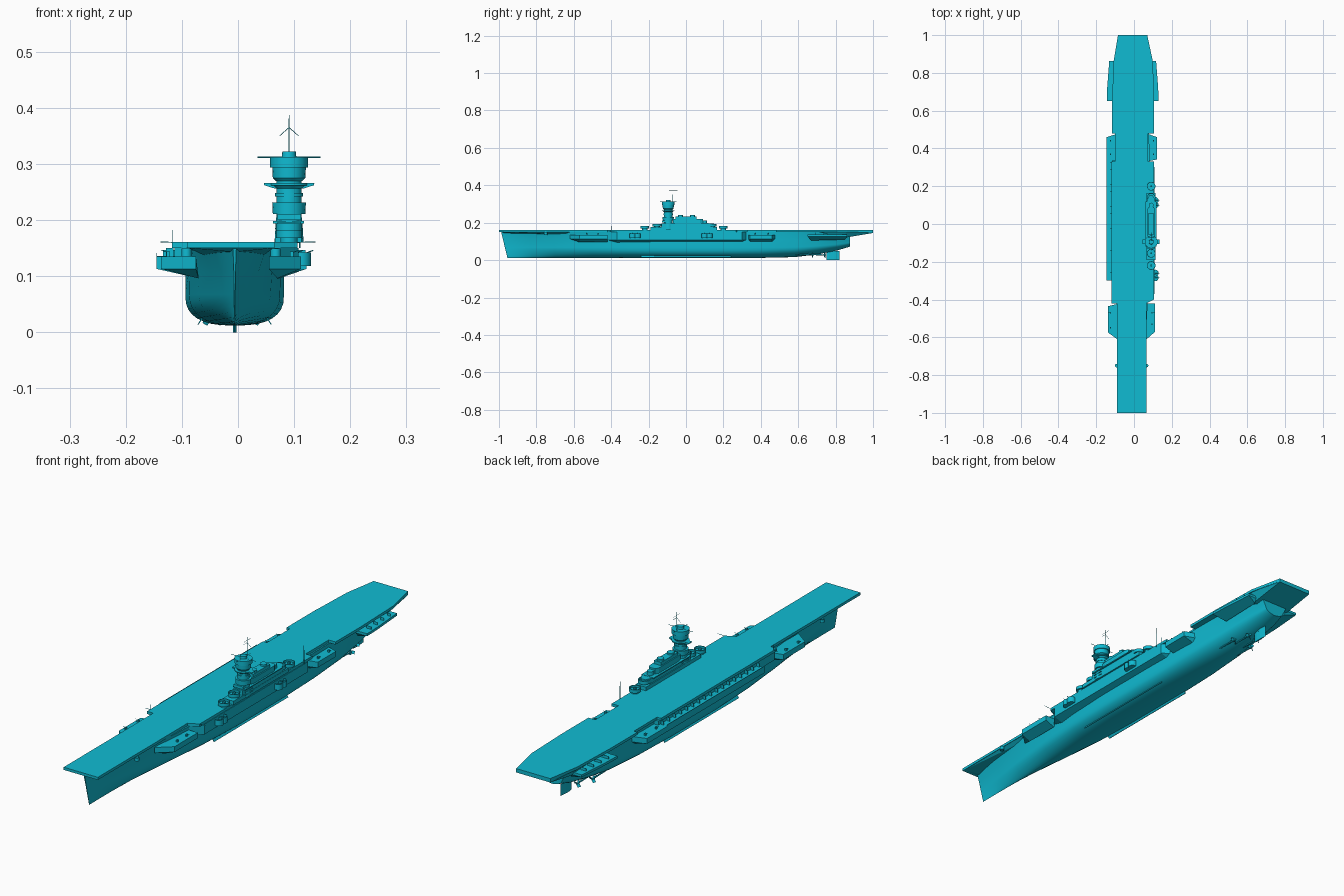
import bpy, bmesh, math
from mathutils import Vector

if "Cube" in bpy.data.objects:
    bpy.data.objects.remove(bpy.data.objects["Cube"])

CX = -0.006   # hull centre line
IX = 0.091    # island centre line
paint = bpy.data.materials.new("cyan_paint")
paint.diffuse_color = (0.005, 0.50, 0.65, 1)
paint.use_nodes = True
paint.node_tree.nodes["Principled BSDF"].inputs["Base Color"].default_value = paint.diffuse_color


def finish(name, bm, smooth=None):
    bmesh.ops.recalc_face_normals(bm, faces=bm.faces)
    me = bpy.data.meshes.new(name)
    bm.to_mesh(me)
    bm.free()
    me.materials.append(paint)
    ob = bpy.data.objects.new(name, me)
    bpy.context.collection.objects.link(ob)
    if smooth:
        bpy.ops.object.select_all(action='DESELECT')
        bpy.context.view_layer.objects.active = ob
        ob.select_set(True)
        bpy.ops.object.shade_smooth_by_angle(angle=math.radians(smooth))
    return ob


def convex(name, pts):
    bm = bmesh.new()
    for p in pts:
        bm.verts.new(p)
    bmesh.ops.convex_hull(bm, input=bm.verts[:])
    return finish(name, bm)


def box(name, x0, x1, y0, y1, z0, z1):
    return convex(name, [(x, y, z) for x in (x0, x1) for y in (y0, y1) for z in (z0, z1)])


def prism(name, outline, z0, z1):
    bm = bmesh.new()
    lo = [bm.verts.new((x, y, z0)) for x, y in outline]
    hi = [bm.verts.new((x, y, z1)) for x, y in outline]
    bm.faces.new(lo)
    bm.faces.new(hi)
    for i in range(len(lo)):
        j = (i + 1) % len(lo)
        bm.faces.new((lo[i], lo[j], hi[j], hi[i]))
    return finish(name, bm)


def rod(name, a, b, r, r2=None, seg=6):
    a, b = Vector(a), Vector(b)
    bm = bmesh.new()
    bmesh.ops.create_cone(bm, cap_ends=True, segments=seg, radius1=r,
                          radius2=r if r2 is None else r2, depth=(b - a).length)
    bmesh.ops.rotate(bm, verts=bm.verts, matrix=(b - a).to_track_quat('Z', 'Y').to_matrix())
    bmesh.ops.translate(bm, verts=bm.verts, vec=(a + b) / 2)
    return finish(name, bm, 35 if seg > 8 else None)


def tub(name, x, y, z0, z1, r):
    # open gun tub with a low wall
    bm = bmesh.new()
    zm = z0 + (z1 - z0) * .4
    prof = [(0, z0), (r, z0), (r, z1), (r * .86, z1), (r * .86, zm), (0, zm)]
    vs = [bm.verts.new((x + a, y, z)) for a, z in prof]
    es = [bm.edges.new(p) for p in zip(vs, vs[1:])]
    bmesh.ops.spin(bm, geom=vs + es, cent=(x, y, 0), axis=(0, 0, 1), angle=2 * math.pi, steps=16)
    bmesh.ops.remove_doubles(bm, verts=bm.verts, dist=1e-5)
    return finish(name, bm, 35)


def gun(x, y, z, s):
    box("gun_mount", x - .003, x + .003, y - .004, y + .004, z, z + .009)
    rod("gun_barrel", (x, y, z + .007), (x + s * .012, y, z + .011), .0008)


def sponson(name, s, y0, y1, xin, xout, c0, c1, ztop=.135, zmid=.113, zlow=.096):
    # shelf with vertical edge and sloping underside
    ring = [(xin, y0), (xout, y0 + c0), (xout, y1 - c1), (xin, y1)]
    pts = [(s * x, y, z) for x, y in ring for z in (ztop, zmid)]
    pts += [(s * .07, y0 + c0, zlow), (s * .07, y1 - c1, zlow)]
    return convex(name, pts)


# Hull loft: y, keel height, half beam, half width at top, fullness
stations = [(-.955, .012, .001, .003, 1.3), (-.90, .012, .008, .020, 1.25), (-.82, .012, .02, .038, 1.3),
            (-.7, .012, .038, .056, 1.5), (-.5, .012, .064, .074, 1.9), (-.3, .012, .081, .085, 2.3),
            (-.1, .012, .088, .088, 2.6), (.2, .012, .088, .088, 2.6), (.4, .012, .085, .087, 2.3),
            (.58, .016, .077, .085, 2.0), (.7, .030, .068, .082, 1.8), (.8, .052, .057, .078, 1.8),
            (.86, .072, .045, .072, 1.8)]
bm = bmesh.new()
rings = []
for y, k, b, t, p in stations:
    zc = .062 + k * .45
    half = []
    for i in range(9):
        a = math.pi / 2 * i / 8
        half.append((b * math.sin(a) ** (2 / p), zc - (zc - k) * max(math.cos(a), 0) ** (2 / p)))
    half += [(b + (t - b) * .25, .108), (t, .15)]
    pts = [(-x, z) for x, z in half[:0:-1]] + half
    w = max(0, (-.6 - y) / .355)
    rings.append([bm.verts.new((CX + x, y - .033 * w * (z - .012) / .138 + (max(0, y - .7) * .1), z))
                  for x, z in pts])
for r, q in zip(rings, rings[1:]):
    for i in range(len(r) - 1):
        bm.faces.new((r[i], r[i + 1], q[i + 1], q[i]))
    bm.faces.new((r[-1], r[0], q[0], q[-1]))
bm.faces.new(rings[0])
bm.faces.new(rings[-1])
finish("hull", bm, 30)

# Flight deck with notches for the gun sponsons
prism("flight_deck", [(.065, -1), (.065, -.42), (.106, -.40), (.106, .33), (.075, .33), (.075, .48),
                      (.106, .48), (.106, .65), (.1, .86), (.07, 1), (-.085, 1), (-.108, .86),
                      (-.116, .65), (-.116, .48), (-.1, .48), (-.1, .33), (-.118, .33),
                      (-.118, -.42), (-.09, -.42), (-.09, -1)], .150, .161)
# Bow and stern undersides of the deck
convex("bow_flare", [(-.088, -.99, .15), (.063, -.99, .15), (-.088, -.62, .15), (.063, -.62, .15),
                     (CX, -.965, .143), (-.06, -.66, .137), (.045, -.66, .137)])
convex("stern_overhang", [(-.085, 1, .152), (.07, 1, .152), (-.085, 1, .145), (.07, 1, .145),
                          (-.107, .86, .152), (.098, .86, .152), (-.085, .84, .118), (.073, .84, .118),
                          (-.1, .7, .152), (.09, .7, .152)])

# Side sponsons and galleries
sponson("port_bow_sponson", -1, -.62, -.42, .075, .137, .045, .015)
sponson("starboard_bow_sponson", 1, -.62, -.42, .055, .112, .05, .0)
sponson("port_gallery", -1, -.30, .33, .08, .145, .0, .0)
sponson("starboard_gallery", 1, -.42, .33, .07, .108, .05, .03, .15, .108, .095)
sponson("port_upper_hull", -1, -.43, .34, .08, .113, .02, .0, .152, .115, .1)
sponson("port_aft_sponson", -1, .33, .48, .08, .145, .0, .02)
sponson("starboard_aft_sponson", 1, .33, .48, .065, .122, .012, .02)
for s, o in ((-1, .144), (1, .13)):
    convex("quarter_gallery", [(s * x, y, z) for x, y in ((.08, .65), (o, .65), (o - .002, .72), (o - .013, .862), (.08, .862))
                               for z in (.126, .136)] + [(s * .075, .67, .105), (s * .075, .85, .11)])
    for i in range(4):
        y = .69 + i * .045
        box("quarter_rib", s * .10, s * (o - .010 - i * .0025), y, y + .0015, .136, .147)
# Gallery parapet and ribs
box("port_parapet", -.145, -.144, -.3, .33, .133, .141)
for i in range(17):
    y = -.295 + i * .0388
    box("gallery_rib", -.128, -.115, y, y + .0015, .134, .150)
for x, ys in ((-.124, (-.55, -.47, .37, .44)), (.096, (-.53, -.47)), (.104, (.37, .44))):
    for y in ys:
        gun(x, y, .135, 1 if x > 0 else -1)
for x in (-.092, .067):
    tub("bow_tub", x, -.75, .135, .149, .009)
# Round starboard gun platforms
for y in (-.285, -.26, .10, .125):
    tub("side_tub", .112, y, .118, .142, .018)
    rod("tub_barrel", (.112, y, .138), (.134, y, .146), .001)

# Island
box("island_base", .066, .113, -.19, .165, .16, .176)
prism("island_block", [(.07, -.13), (.112, -.13), (.112, .13), (.1, .15), (.08, .15), (.07, .13)], .17, .197)
box("island_walkway", .062, .118, -.12, .12, .194, .198)
prism("funnel_casing", [(.074, -.07), (.108, -.07), (.112, -.05), (.112, .075), (.105, .09), (.077, .09), (.07, .075), (.07, -.05)], .197, .220)
box("funnel_step", .075, .107, -.055, .055, .218, .233)
for y in (-.03, .035):
    rod("funnel_pipe", (IX, y, .23), (IX, y, .24), .014, seg=16)
rod("aft_director", (IX, .10, .195), (IX, .10, .213), .013, seg=12)
for y, z in ((.2, .182), (.14, .194), (-.155, .194), (-.22, .182)):
    rod("tub_support", (IX, y, .16), (IX, y, z - .01), .015, seg=12)
    tub("island_tub", IX, y, z - .014, z, .023)
    box("island_gun", IX - .004, IX + .004, y - .005, y + .005, z - .009, z)

# Tower drums: z0, z1, lower radius, upper radius
TY = -.095
for n, z0, z1, r, r2 in (("tower_trunk", .16, .285, .0225, .0225), ("tower_base", .16, .205, .026, .023),
                         ("bridge_band", .211, .231, .029, .030), ("mid_band", .242, .248, .025, .025),
                         ("upper_platform_flare", .256, .262, .024, .030), ("upper_platform", .262, .266, .034, .034),
                         ("top_drum_flare", .270, .275, .024, .029), ("top_drum", .275, .294, .029, .030),
                         ("director_rim", .294, .312, .034, .034), ("director", .312, .322, .013, .012)):
    rod(n, (IX, TY, z0), (IX, TY, z1), r, r2, seg=16)
convex("bridge_wing", [(IX + s * x, TY + y, z) for s in (-1, 1) for x, z in ((.045, .266), (.044, .262), (.025, .256))
                       for y in (-.010, .012)])
box("bridge_front", .07, .112, TY - .034, TY, .20, .211)
for a in range(3):
    box("tower_ledge", .066, .116, TY - .02, TY + .025, .172 + a * .012, .174 + a * .012)
rod("range_finder", (.035, TY, .312), (.147, TY, .312), .0010)
rod("signal_spar", (IX, TY - .045, .312), (IX, TY + .045, .312), .0008)

# Masts
rod("main_mast", (IX, -.07, .30), (IX, -.07, .387), .0012, .0006)
for s in (-1, 1):
    rod("mast_yard", (IX, -.07, .365), (IX + s * .017, -.07, .35), .0006)
rod("mast_spar", (IX, -.09, .374), (IX, -.045, .374), .0006)
rod("aft_mast", (.11, .27, .15), (.11, .27, .237), .0014, .0008)
for x, y in ((-.117, -.4), (.105, .3)):
    rod("deck_aerial", (x, y, .15), (x, y, .182), .0006)
for s in (-1, 1):
    rod("deck_boom", (CX + s * .10, -.40, .16), (s * .138, -.40, .161), .0008)

# Keels, rudder, shafts and propellers
for s in (-1, 1):
    convex("bilge_keel", [(CX + s * x, y, z) for x, z in ((.056, .026), (.059, .026), (.066, .014), (.064, .014)) for y in (-.24, .24)])
    for x, y in ((.022, .735), (.045, .67)):
        px = CX + s * x
        rod("propeller_shaft", (px, y - .17, .032), (px, y, .028), .003, seg=8)
        rod("propeller_hub", (px, y, .028), (px, y + .014, .028), .005, .002, seg=10)
        rod("shaft_strut", (px, y - .015, .029), (px - s * .005, y - .02, .055), .002)
        for i in range(3):
            a = i * 2 * math.pi / 3
            c, d = math.cos(a), math.sin(a)
            convex("propeller_blade", [(px + c * r - d * w, y + .006 + w * .6 + e, .028 + d * r + c * w)
                                       for r in (.003, .016) for w in (-.005, .005) for e in (0, .001)])
convex("rudder", [(CX + x, y, z) for x, y0, y1 in ((-.003, .765, .79), (.003, .765, .79), (0, .75, .82))
                  for y, z in ((y0, 0), (y1, 0), (y0, .052), (y1, .048))])
rod("rudder_post", (CX, .78, .04), (CX, .78, .075), .005)
